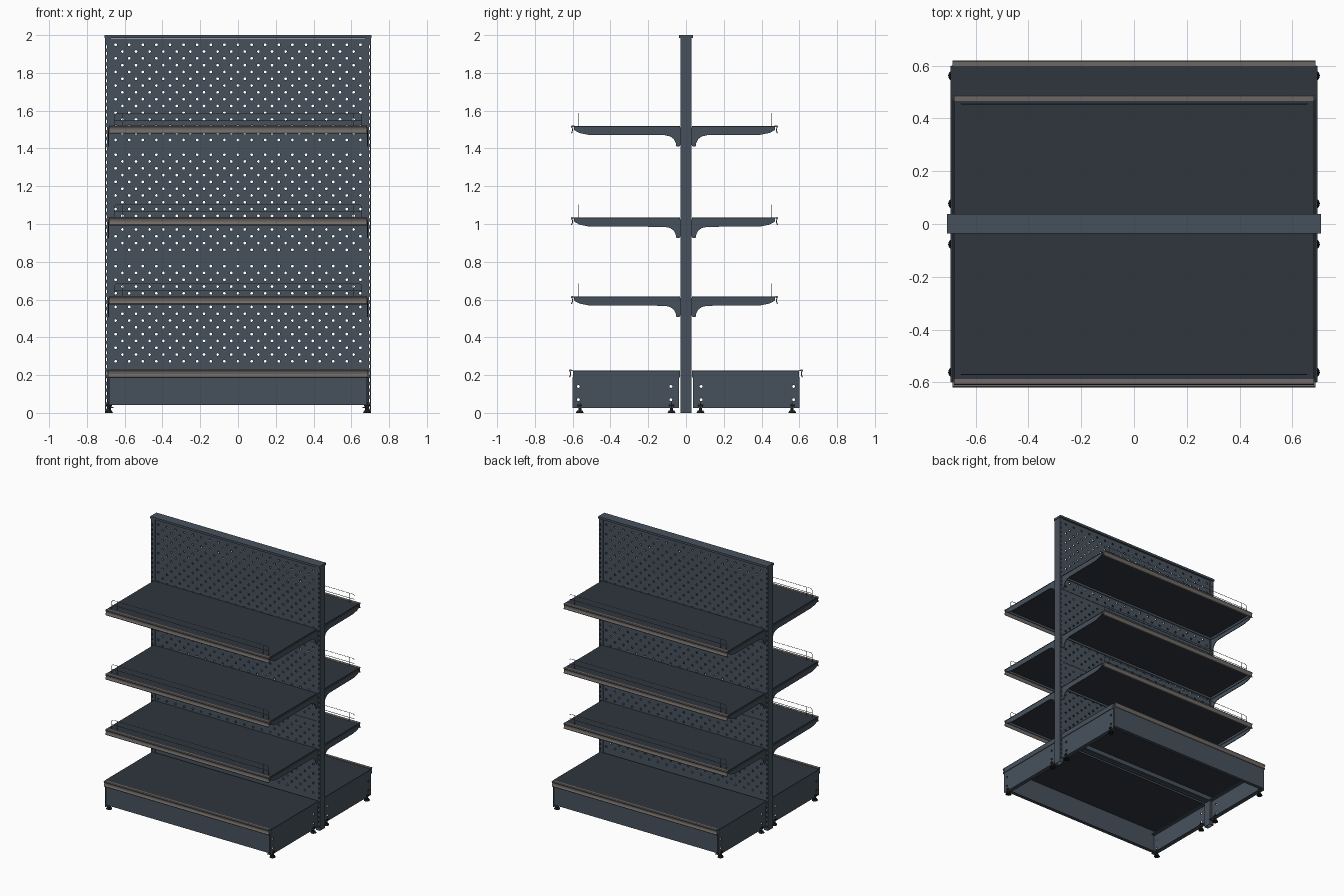
import bpy, bmesh, math

if "Cube" in bpy.data.objects:
    bpy.data.objects.remove(bpy.data.objects["Cube"])


def material(name, rgb):
    m = bpy.data.materials.new(name)
    m.diffuse_color = (*rgb, 1)
    m.use_nodes = True
    m.node_tree.nodes["Principled BSDF"].inputs["Base Color"].default_value = m.diffuse_color
    return m


STEEL = material("blue_grey_steel", (0.062, 0.083, 0.107))
SHELF = material("dark_shelf_steel", (0.029, 0.037, 0.048))
STRIP = material("warm_grey_strip", (0.16, 0.145, 0.135))
BLACK = material("black_rubber", (0.01, 0.01, 0.01))


def finish(name, bm, mat):
    bmesh.ops.recalc_face_normals(bm, faces=bm.faces[:])
    me = bpy.data.meshes.new(name)
    bm.to_mesh(me)
    bm.free()
    me.materials.append(mat)
    ob = bpy.data.objects.new(name, me)
    bpy.context.collection.objects.link(ob)
    return ob


def extrude_x(name, profile, x0, x1, mat):
    """Closed (y, z) profile extruded along x."""
    bm = bmesh.new()
    a = [bm.verts.new((x0, y, z)) for y, z in profile]
    b = [bm.verts.new((x1, y, z)) for y, z in profile]
    bm.faces.new(a)
    bm.faces.new(b)
    for i in range(len(a)):
        j = (i + 1) % len(a)
        bm.faces.new((a[i], a[j], b[j], b[i]))
    return finish(name, bm, mat)


def box(name, x0, x1, y0, y1, z0, z1, mat):
    return extrude_x(name, [(y0, z0), (y1, z0), (y1, z1), (y0, z1)], x0, x1, mat)


def perforated(name, us, vs, bounds, radii, to3d, mat, thick=0.003, stagger=False):
    """Sheet metal with a hole at every (or every other) grid centre."""
    u0, u1, v0, v1 = bounds
    ue = [u0] + [(a + b) / 2 for a, b in zip(us, us[1:])] + [u1]
    ve = [v0] + [(a + b) / 2 for a, b in zip(vs, vs[1:])] + [v1]
    bm = bmesh.new()
    for i, cu in enumerate(us):
        for j, cv in enumerate(vs):
            l, r, b, t = ue[i], ue[i + 1], ve[j], ve[j + 1]
            outer = [bm.verts.new(to3d(u, v)) for u, v in (
                (r, cv), (r, t), (cu, t), (l, t), (l, cv), (l, b), (cu, b), (r, b))]
            if stagger and (i + j) % 2:
                bm.faces.new(outer)
                continue
            hole = [bm.verts.new(to3d(cu + radii[0] * math.cos(k * math.pi / 4),
                                      cv + radii[1] * math.sin(k * math.pi / 4)))
                    for k in range(8)]
            for k in range(8):
                n = (k + 1) % 8
                bm.faces.new((outer[k], outer[n], hole[n], hole[k]))
    bmesh.ops.remove_doubles(bm, verts=bm.verts[:], dist=1e-5)
    ob = finish(name, bm, mat)
    mod = ob.modifiers.new("sheet_thickness", 'SOLIDIFY')
    mod.thickness = thick
    mod.offset = 0
    return ob


def cylinder(name, x, y, z0, z1, r_bottom, r_top, mat):
    bm = bmesh.new()
    bmesh.ops.create_cone(bm, cap_ends=True, segments=16, radius1=r_bottom,
                          radius2=r_top, depth=z1 - z0)
    bmesh.ops.translate(bm, verts=bm.verts[:], vec=(x, y, (z0 + z1) / 2))
    return finish(name, bm, mat)


def wires(name, paths, mat):
    cu = bpy.data.curves.new(name, 'CURVE')
    cu.dimensions = '3D'
    cu.bevel_depth = 0.0016
    cu.bevel_resolution = 1
    for path in paths:
        sp = cu.splines.new('POLY')
        sp.points.add(len(path) - 1)
        for p, co in zip(sp.points, path):
            p.co = (*co, 1)
    cu.materials.append(mat)
    ob = bpy.data.objects.new(name, cu)
    bpy.context.collection.objects.link(ob)


def price_strip(name, s, depth, top, half):
    """Curved label channel along a shelf's front edge."""
    outline = [(-.022, 0), (-.004, .001), (0, -.004), (-.005, -.012), (-.007, -.021),
               (-.005, -.03), (-.001, -.037), (-.004, -.042), (-.009, -.036),
               (-.012, -.021), (-.009, -.008), (-.022, -.004)]
    ob = extrude_x(name, [(s * (depth + y), top + z) for y, z in outline], -half, half, STRIP)
    return ob


def tray(name, s, depth, top, half, lip):
    """Shelf plate with turned-down side and rear edges."""
    ya, yb = s * 0.031, s * (depth - 0.018)
    box(name + "_plate", -half, half, ya, yb, top - 0.006, top - 0.001, SHELF)
    for x in (-1, 1):
        box(name + "_side_lip", x * half, x * (half - 0.005), ya, yb, top - lip, top - 0.006, STEEL)
    for y in (ya, yb - s * 0.005):
        box(name + "_long_lip", -half, half, y, y + s * 0.005, top - lip, top - 0.006, STEEL)


# slotted uprights
slots = [0.03 + 0.036 * i for i in range(54)]
for x in (-1, 1):
    for y in (-0.0285, 0.0285):
        perforated("upright_slotted_face", [0.697], slots, (0.672, 0.705, 0, 1.985),
                   (0.003, 0.011), lambda u, v: (x * u, y, v), STEEL)
    for x0, x1 in ((0.672, 0.675), (0.702, 0.705)):
        box("upright_side", x * x0, x * x1, -0.03, 0.03, 0, 1.985, STEEL)

# top cap and lower cross rail
box("top_cap", -0.708, 0.708, -0.036, 0.038, 1.984, 2.0, STEEL)
box("lower_cross_rail", -0.672, 0.672, -0.018, 0.018, 0.19, 0.222, STEEL)

# perforated back panels, three per side
cols = [0.036 * (i - 18) for i in range(37)]
for s in (-1, 1):
    for z0, z1 in ((0.222, 0.82), (0.82, 1.41), (1.41, 1.984)):
        mid = (max(z0, 0.23) + z1) / 2
        rows = [mid + 0.036 * (j - 7) for j in range(15)]
        perforated("pegboard_panel", cols, rows, (-0.672, 0.672, z0 + 0.001, z1 - 0.001),
                   (0.0075, 0.0075), lambda u, v: (u, s * 0.024, v), STEEL, stagger=True)
        for z in (z0 + 0.001, z1 - 0.004):
            box("panel_folded_edge", -0.672, 0.672, s * 0.006, s * 0.0255, z, z + 0.003, STEEL)

# upper shelves: deep at the front, shallow at the back
for s, depth in ((-1, 0.61), (1, 0.488)):
    for top in (0.617, 1.035, 1.52):
        tray("shelf", s, depth, top, 0.682, 0.022)
        price_strip("shelf_price_strip", s, depth, top, 0.682)
        arm = [(.03, -.01), (depth - .016, -.01), (depth - .02, -.024), (depth - .045, -.038),
               (depth - .095, -.048), (.112, -.05), (.085, -.056), (.066, -.069),
               (.055, -.088), (.051, -.11), (.034, -.11), (.03, -.1)]
        for x in (-1, 1):
            extrude_x("shelf_bracket", [(s * y, top + z) for y, z in arm],
                      x * 0.683, x * 0.688, STEEL)
        # wire fence
        y = s * (depth - 0.04 if s < 0 else depth - 0.033)
        lo, mi, hi = top - 0.004, top + 0.03, top + 0.066
        fence = [[(-.655, y, lo), (-.655, y, hi - .01), (-.645, y, hi), (.645, y, hi),
                  (.655, y, hi - .01), (.655, y, lo)], [(-.655, y, mi), (.655, y, mi)]]
        fence += [[(x, y, lo), (x, y, hi)] for x in (-.61, .61)]
        wires("shelf_wire_fence", fence, STEEL)

# base units
for s in (-1, 1):
    tray("base_shelf", s, 0.617, 0.225, 0.695, 0.038)
    price_strip("base_price_strip", s, 0.62, 0.228, 0.688)
    box("base_kick_plate", -0.682, 0.682, s * 0.594, s * 0.6, 0.045, 0.19, STEEL)
    box("kick_plate_fold", -0.682, 0.682, s * 0.575, s * 0.6, 0.043, 0.047, STEEL)
    for x in (-1, 1):
        perforated("base_bracket", [0.08, 0.57], [0.07, 0.14], (0.036, 0.6, 0.027, 0.19),
                   (0.008, 0.008), lambda u, v: (x * 0.688, s * u, v), STEEL, 0.005)
        for z in (0.027, 0.184):
            box("base_bracket_flange", x * 0.66, x * 0.688, s * 0.036, s * 0.594, z, z + 0.005, STEEL)
        # levelling feet
        for y in (0.077, 0.562):
            cylinder("foot_pad", x * 0.683, s * y, 0, 0.012, 0.021, 0.015, BLACK)
            cylinder("foot_stem", x * 0.683, s * y, 0.012, 0.055, 0.008, 0.008, BLACK)
            cylinder("foot_nut", x * 0.683, s * y, 0.034, 0.044, 0.015, 0.015, BLACK)
